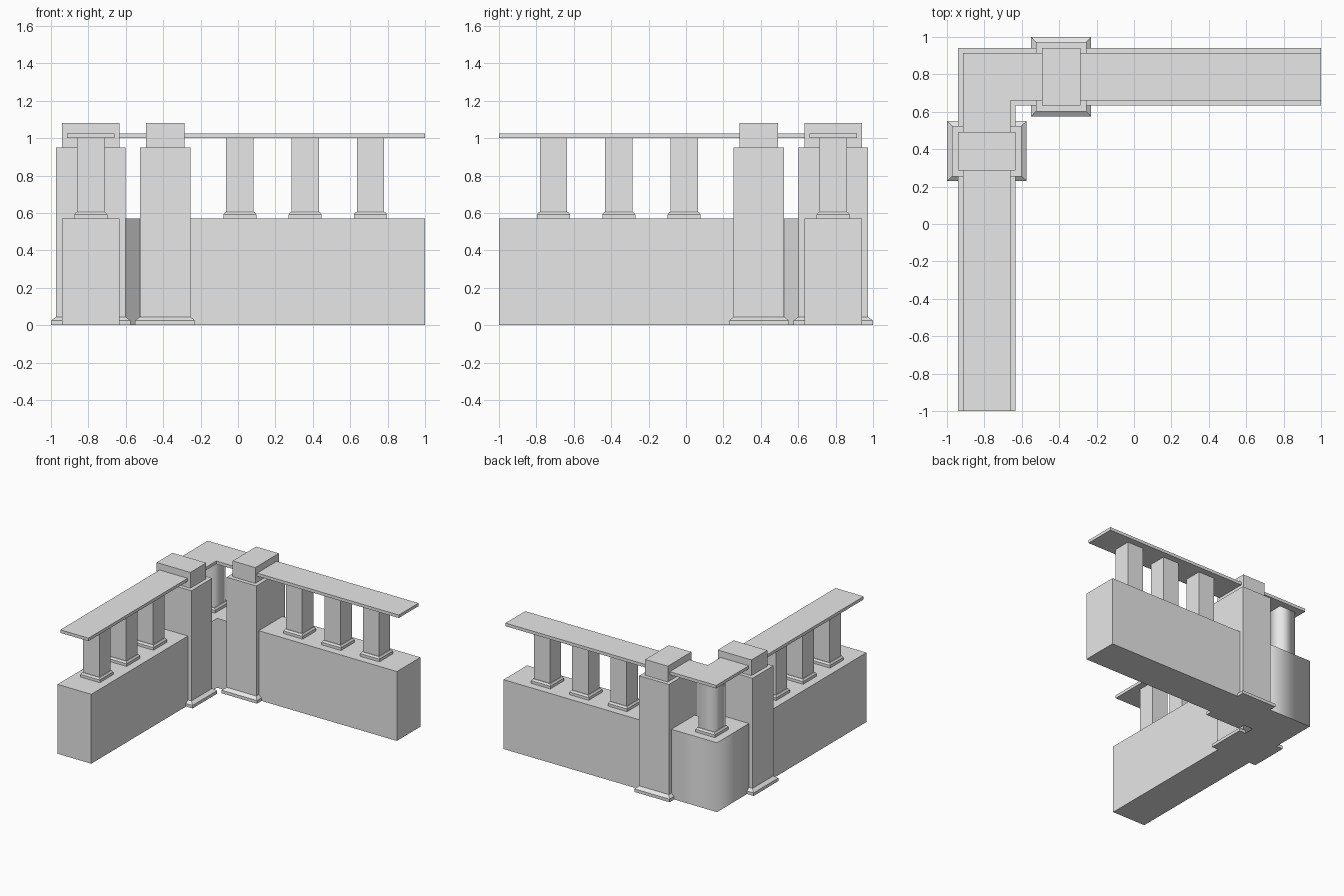
import bpy
import bmesh

cube = bpy.data.objects.get("Cube")
if cube:
    bpy.data.objects.remove(cube, do_unlink=True)

# One plain stone colour
stone = bpy.data.materials.new("light grey stone")
stone.use_nodes = True
stone.diffuse_color = (0.8, 0.8, 0.8, 1)
stone.node_tree.nodes["Principled BSDF"].inputs["Base Color"].default_value = (0.8, 0.8, 0.8, 1)

MID = 0.787          # distance of each wall centre line from the origin
WALL_H = 0.57
RAIL_Z = 1.0
PILLAR = 0.39        # pillar position along each arm


def skin(name, rings, soft=False):
    """Join stacked rings of points into one closed solid."""
    bm = bmesh.new()
    loops = [[bm.verts.new(p) for p in ring] for ring in rings]
    bm.faces.new(loops[0][::-1])
    bm.faces.new(loops[-1])
    n = len(loops[0])
    for low, high in zip(loops, loops[1:]):
        for i in range(n):
            j = (i + 1) % n
            bm.faces.new((low[i], low[j], high[j], high[i]))
    bmesh.ops.recalc_face_normals(bm, faces=bm.faces)
    if soft:
        # Blend the shading around upright corners only
        for f in bm.faces:
            f.smooth = abs(f.normal.z) < 0.1
        for e in bm.edges:
            e.smooth = abs(e.verts[0].co.z - e.verts[1].co.z) > 0.1
    mesh = bpy.data.meshes.new(name)
    bm.to_mesh(mesh)
    bm.free()
    mesh.materials.append(stone)
    obj = bpy.data.objects.new(name, mesh)
    bpy.context.collection.objects.link(obj)
    return obj


def stack(name, cx, cy, tiers, swap=False, soft=False):
    """Rectangular tiers, each (half width, half depth, height)."""
    rings = []
    for hx, hy, z in tiers:
        if swap:
            hx, hy = hy, hx
        rings.append([(cx + sx * hx, cy + sy * hy, z)
                      for sx, sy in ((-1, -1), (1, -1), (1, 1), (-1, 1))])
    return skin(name, rings, soft)


def ell(name, half, z0, z1, end, soft=False):
    """L-shaped slab turning the corner, both arms reaching to 'end'."""
    out, inn = MID + half, MID - half
    plan = [(-out, -end), (-inn, -end), (-inn, inn), (end, inn), (end, out), (-out, out)]
    return skin(name, [[(x, y, z) for x, y in plan] for z in (z0, z1)], soft)


# Wall corner and continuous handrail
ell("corner_wall", 0.153, 0, WALL_H, -PILLAR, soft=True)
ell("handrail", 0.128, RAIL_Z, 1.025, 1.0)

pillar = [(0.16, 0.213, 0), (0.16, 0.213, 0.025), (0.135, 0.185, 0.045),
          (0.135, 0.185, 0.95), (0.103, 0.153, 0.95), (0.103, 0.153, 1.08)]
baluster = [(0.088, 0.088, WALL_H), (0.088, 0.088, 0.592), (0.078, 0.078, 0.606),
            (0.073, 0.073, 0.606), (0.073, 0.073, RAIL_Z)]

# The two arms mirror each other across the diagonal
for side, swap in (("back", False), ("side", True)):
    def place(t):
        return (-MID, -t) if swap else (t, MID)

    half_len = (1 + PILLAR) / 2
    stack(side + "_wall", *place(1 - half_len),
          [(half_len, 0.153, 0), (half_len, 0.153, WALL_H)], swap)
    stack(side + "_pillar", *place(-PILLAR), pillar, swap)
    for i in range(3):
        stack(f"{side}_baluster_{i + 1}", *place(0.01 + 0.349 * i), baluster, swap)

# Single baluster at the turn
stack("corner_baluster", -MID, MID, baluster, soft=True)
